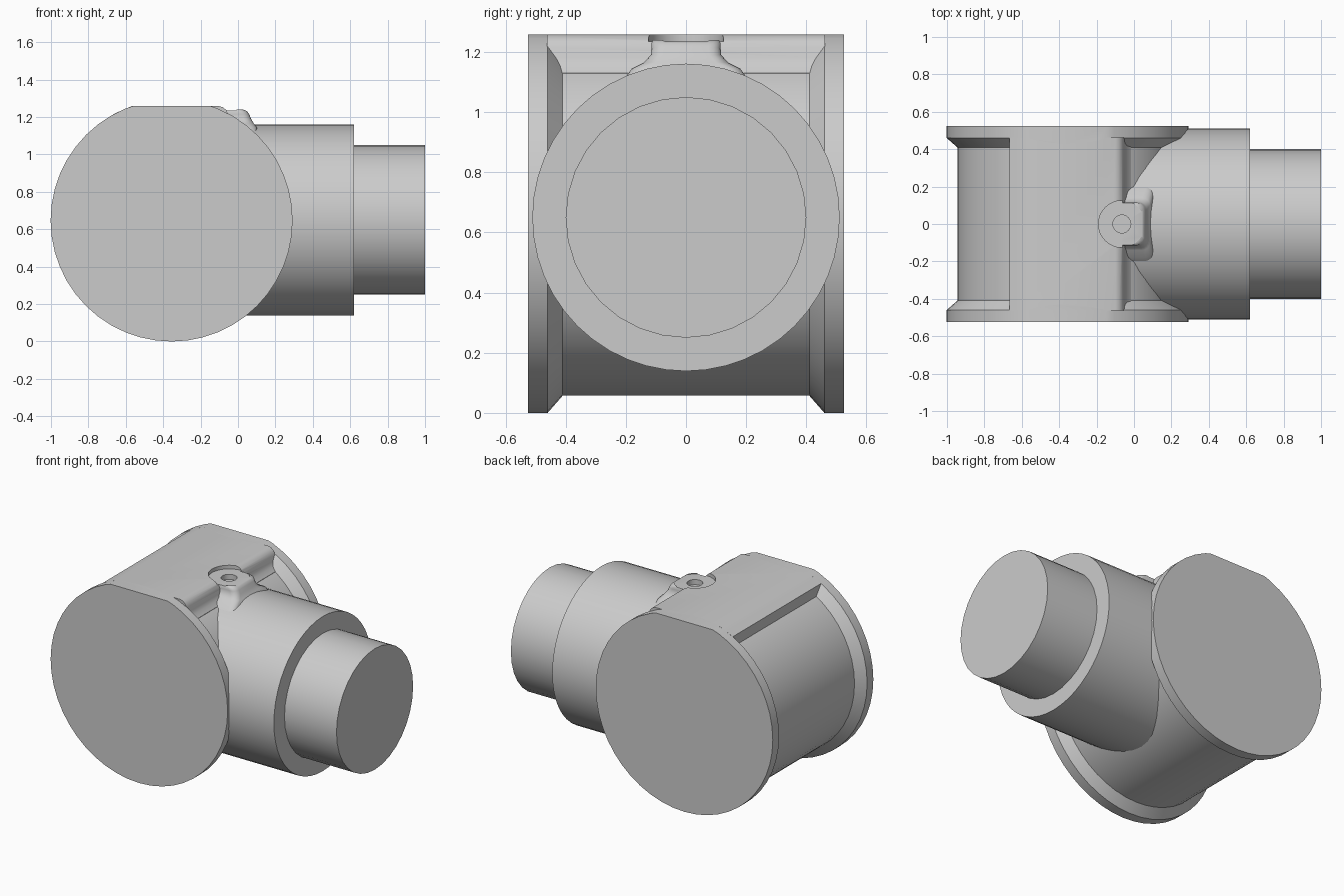
import bpy, bmesh, math
from mathutils import Matrix, Vector

if "Cube" in bpy.data.objects:
    bpy.data.objects.remove(bpy.data.objects["Cube"], do_unlink=True)

grey = bpy.data.materials.new("plain grey")
grey.use_nodes = True
COLOUR = (0.6, 0.6, 0.6, 1)
grey.diffuse_color = COLOUR
grey.node_tree.nodes["Principled BSDF"].inputs["Base Color"].default_value = COLOUR

CX, CZ = -0.355, 0.647      # axis of the drum
RIM, TOP = 0.647, 1.258     # drum rim radius, height of the flat
BOSS_X = -0.065             # centre of the screw boss


def make(name, bm):
    bmesh.ops.recalc_face_normals(bm, faces=bm.faces)
    mesh = bpy.data.meshes.new(name)
    bm.to_mesh(mesh)
    bm.free()
    mesh.materials.append(grey)
    obj = bpy.data.objects.new(name, mesh)
    bpy.context.collection.objects.link(obj)
    return obj


def loft(bm, rings):
    """Skin closed rings of points and cap both ends."""
    loops = [[bm.verts.new(p) for p in ring] for ring in rings]
    for a, b in zip(loops, loops[1:]):
        for i in range(len(a)):
            j = (i + 1) % len(a)
            bm.faces.new((a[i], a[j], b[j], b[i]))
    bm.faces.new(loops[0])
    bm.faces.new(loops[-1])


def lathe(name, profile, matrix, sides):
    """Revolve (distance, radius) pairs around a transformed z axis."""
    bm = bmesh.new()
    loft(bm, [[matrix @ Vector((r * math.cos(a), r * math.sin(a), d))
               for a in (math.tau * i / sides for i in range(sides))]
              for d, r in profile])
    return make(name, bm)


def smooth(obj, angle=30):
    bpy.ops.object.select_all(action='DESELECT')
    obj.select_set(True)
    bpy.context.view_layer.objects.active = obj
    bpy.ops.object.shade_smooth_by_angle(angle=math.radians(angle))


def cut(obj, cutter):
    mod = obj.modifiers.new("cut", 'BOOLEAN')
    mod.operation, mod.object, mod.solver = 'DIFFERENCE', cutter, 'EXACT'
    bpy.context.view_layer.objects.active = obj
    bpy.ops.object.modifier_apply(modifier=mod.name)


# Grooved drum lying along y, with its top sliced flat
drum_axis = Matrix.Translation((CX, 0, CZ)) @ Matrix.Rotation(math.pi / 2, 4, 'X')
drum = lathe("drum", [(-0.525, RIM), (-0.46, RIM), (-0.41, 0.59),
                      (0.41, 0.59), (0.46, RIM), (0.525, RIM)], drum_axis, 48)
bm = bmesh.new()
bm.from_mesh(drum.data)
bmesh.ops.bisect_plane(bm, geom=bm.verts[:] + bm.edges[:] + bm.faces[:],
                       plane_co=(0, 0, TOP), plane_no=(0, 0, 1), clear_outer=True)
bmesh.ops.holes_fill(bm, edges=[e for e in bm.edges if e.is_boundary])
bm.to_mesh(drum.data)
bm.free()

# Flat top block between the rims, blending into the groove on the right
section = [(-0.665, 0.9), (-0.665, 1.215), (-0.615, 1.239), (-0.568, TOP),
           (-0.1, TOP), (-0.08, 1.252), (-0.063, 1.237), (-0.053, 1.215),
           (-0.048, 1.18), (-0.038, 1.155), (-0.015, 1.13), (-0.015, 0.9)]
bm = bmesh.new()
loft(bm, [[(x, y, z) for x, z in section] for y in (-0.462, 0.462)])
block = make("top_block", bm)

# Neck and stub along +x
neck_axis = Matrix.Translation((0, 0, 0.65)) @ Matrix.Rotation(math.pi / 2, 4, 'Y')
neck = lathe("neck", [(-0.25, 0.511), (0.62, 0.511)], neck_axis, 48)
stub = lathe("stub", [(0.6, 0.4), (1.0, 0.4)], neck_axis, 32)

# Screw boss: rounded pad flaring down onto the neck
def pad_ring(z, front, half):
    corner = 0.04
    pts = [(-0.15, -half, z)]
    for sign, start in ((-1, -90), (1, 0)):
        for k in range(5):
            a = math.radians(start + 22.5 * k)
            pts.append((front - corner + corner * math.cos(a),
                        sign * (half - corner) + corner * math.sin(a), z))
    return pts + [(-0.15, half, z)]


bm = bmesh.new()
loft(bm, [pad_ring(*p) for p in (
    (1.09, 0.11, 0.22), (1.145, 0.1, 0.18), (1.165, 0.085, 0.14),
    (1.19, 0.07, 0.117), (1.215, 0.06, 0.115), (1.23, 0.05, 0.115),
    (1.24, 0.03, 0.11))])
boss = make("screw_boss", bm)

# Counterbore and screw hole
for name, radius, floor in (("counterbore", 0.125, 1.234), ("screw_hole", 0.048, 1.2)):
    cutter = lathe(name, [(floor, radius), (1.4, radius)],
                   Matrix.Translation((BOSS_X, 0, 0)), 32)
    cut(block, cutter)
    cut(boss, cutter)
    bpy.data.objects.remove(cutter, do_unlink=True)

# The drum flat is also opened under the counterbore
for part in (drum, neck, stub):
    smooth(part)
for part in (block, boss):
    smooth(part, 40)
